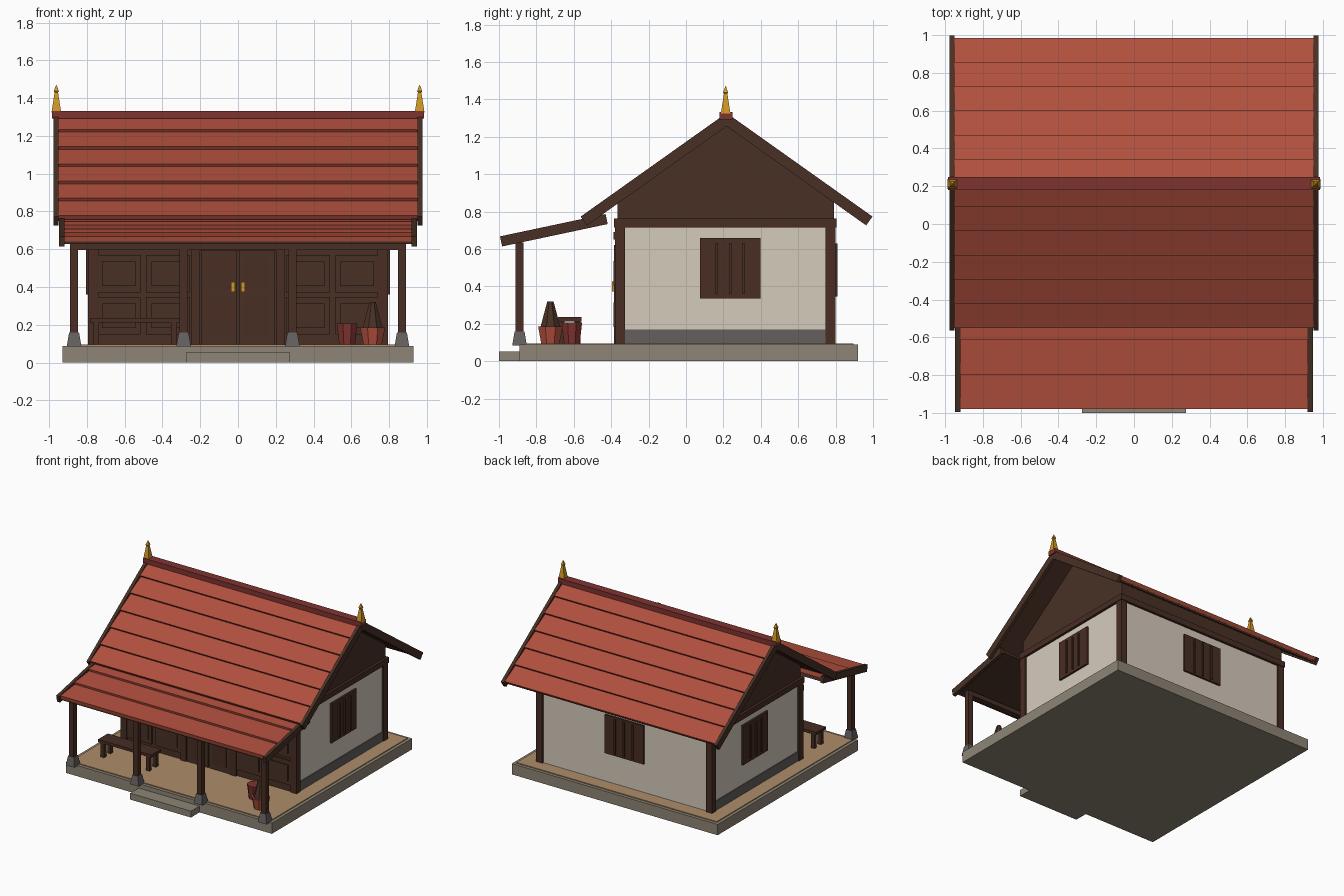
import bpy, bmesh, math
from mathutils import Vector

if "Cube" in bpy.data.objects:
    bpy.data.objects.remove(bpy.data.objects["Cube"])


def mat(name, r, g, b):
    m = bpy.data.materials.new(name)
    m.diffuse_color = [((c / 255 + 0.055) / 1.055) ** 2.4 for c in (r, g, b)] + [1]
    m.use_nodes = True
    m.node_tree.nodes["Principled BSDF"].inputs["Base Color"].default_value = m.diffuse_color
    return m


TILE = mat("terracotta", 176, 79, 61)
RIDGE = mat("dark red", 128, 52, 48)
WOOD = mat("dark wood", 72, 48, 37)
TRIM = mat("reddish wood", 72, 45, 36)
WALL = mat("cream plaster", 214, 203, 188)
STONE = mat("stone", 142, 133, 118)
GREY = mat("dark grey stone", 100, 96, 95)
FLOOR = mat("tan floor", 174, 142, 106)
GOLD = mat("gold", 208, 152, 38)


def finish(name, bm, m):
    bmesh.ops.recalc_face_normals(bm, faces=bm.faces)
    me = bpy.data.meshes.new(name)
    bm.to_mesh(me)
    bm.free()
    me.materials.append(m)
    ob = bpy.data.objects.new(name, me)
    bpy.context.collection.objects.link(ob)
    return ob


def box(name, x0, x1, y0, y1, z0, z1, m):
    prism(name, [(y0, z0), (y1, z0), (y1, z1), (y0, z1)], x0, x1, m)


def prism(name, yz, x0, x1, m):
    """Extrude a side profile (y, z) along x."""
    bm = bmesh.new()
    f = bm.faces.new([bm.verts.new((x0, y, z)) for y, z in yz])
    ext = bmesh.ops.extrude_face_region(bm, geom=[f])["geom"]
    bmesh.ops.translate(bm, vec=(x1 - x0, 0, 0),
                        verts=[v for v in ext if isinstance(v, bmesh.types.BMVert)])
    finish(name, bm, m)


def lathe(name, x, y, rings, n, m):
    """Stack of n-sided rings (radius, z); square rings are axis aligned."""
    bm = bmesh.new()
    loops = [[bm.verts.new((x + r * math.cos(math.tau * (i + 0.5) / n),
                            y + r * math.sin(math.tau * (i + 0.5) / n), z))
              for i in range(n)] for r, z in rings]
    for a, b in zip(loops, loops[1:]):
        for i in range(n):
            bm.faces.new((a[i], a[(i + 1) % n], b[(i + 1) % n], b[i]))
    bm.faces.new(loops[0])
    bm.faces.new(loops[-1])
    finish(name, bm, m)


# Ground platform, floor and step
box("platform", -0.93, 0.93, -0.89, 0.92, 0, 0.088, STONE)
box("floor", -0.905, 0.905, -0.865, 0.895, 0.08, 0.095, FLOOR)
box("front_step", -0.275, 0.275, -1.0, -0.88, 0, 0.052, STONE)

# House body
box("plaster_walls", -0.78, 0.78, -0.34, 0.785, 0.09, 0.74, WALL)
box("front_wall", -0.785, 0.785, -0.37, -0.33, 0.09, 0.76, WOOD)
prism("gable", [(-0.365, 0.74), (0.79, 0.74), (0.79, 0.87), (0.217, 1.27), (-0.365, 0.86)],
      -0.78, 0.78, WOOD)
for s in (-1, 1):
    for y in (-0.38, 0.745):
        box("corner_post", s * 0.74, s * 0.795, y, y + 0.054, 0.09, 0.73, TRIM)
    box("side_base_course", s * 0.77, s * 0.788, -0.33, 0.75, 0.09, 0.17, GREY)
    box("side_wall_beam", s * 0.74, s * 0.8, -0.385, 0.805, 0.715, 0.762, TRIM)
    # Side windows with bars
    box("side_window", s * 0.77, s * 0.795, 0.075, 0.397, 0.335, 0.658, TRIM)
    for k in (-1, 0, 1):
        y = 0.236 + k * 0.071
        box("side_window_bar", s * 0.79, s * 0.805, y - 0.007, y + 0.007, 0.36, 0.633, TRIM)
for y in (-0.385, 0.765):
    box("long_wall_beam", -0.8, 0.8, y, y + 0.04, 0.715, 0.762, TRIM)
box("front_lintel", -0.795, 0.795, -0.388, -0.36, 0.65, 0.69, TRIM)

# Back window
box("back_window", -0.175, 0.175, 0.77, 0.8, 0.33, 0.645, TRIM)
for k in (-1, 0, 1):
    box("back_window_bar", k * 0.08 - 0.007, k * 0.08 + 0.007, 0.79, 0.81, 0.345, 0.63, TRIM)

# Front panelling and double door
for s in (-1, 1):
    for cx in (0.37, 0.632):
        for cz in (0.248, 0.47):
            for w, h, d in ((0.116, 0.1, 0.379), (0.088, 0.065, 0.387)):
                box("wall_panel", s * cx - w, s * cx + w, -d, -0.36, cz - h, cz + h, WOOD)
    box("door_jamb", s * 0.2, s * 0.25, -0.386, -0.36, 0.095, 0.6, TRIM)
    box("door_leaf", s * 0.005, s * 0.195, -0.378, -0.36, 0.095, 0.59, WOOD)
    for z0, z1 in ((0.14, 0.35), (0.385, 0.56)):
        box("door_panel", s * 0.035, s * 0.16, -0.385, -0.37, z0, z1, TRIM)
    box("door_handle", s * 0.016, s * 0.037, -0.395, -0.37, 0.373, 0.427, GOLD)
box("door_head", -0.25, 0.25, -0.386, -0.36, 0.59, 0.62, TRIM)

# Porch columns and beam
for x in (-0.868, -0.288, 0.288, 0.868):
    lathe("column_base", x, -0.89, [(0.055, 0.085), (0.037, 0.16)], 4, GREY)
    box("porch_column", x - 0.021, x + 0.021, -0.911, -0.869, 0.15, 0.62, TRIM)
box("porch_beam", -0.89, 0.89, -0.912, -0.868, 0.597, 0.635, TRIM)

# Main roof: a chevron of boards, bargeboards and overlapping tile rows
RY, RZ, ANG, RUN = 0.217, 1.327, math.atan(0.71), 0.78


def slope(oy, oz, ang, side, s, h):
    """Point s along a falling slope, offset h above it."""
    return (oy + side * (s * math.cos(ang) + h * math.sin(ang)),
            oz - s * math.sin(ang) + h * math.cos(ang))


def chevron(top, bottom, length):
    pts = [(RY, RZ + top / math.cos(ANG))]
    pts += [slope(RY, RZ, ANG, 1, length, top), slope(RY, RZ, ANG, 1, length, bottom)]
    pts += [(RY, RZ + bottom / math.cos(ANG))]
    pts += [slope(RY, RZ, ANG, -1, length, bottom), slope(RY, RZ, ANG, -1, length, top)]
    return pts


def tiles(name, oy, oz, ang, side, length, rows, halfx):
    step = length / rows
    for i in range(rows):
        prof = [slope(oy, oz, ang, side, s, h) for s, h in
                ((i * step, -0.03), ((i + 1) * step, -0.03),
                 ((i + 1) * step, -0.002), (i * step, -0.02))]
        prism(name, prof, -halfx, halfx, TILE)


L = RUN / math.cos(ANG)
prism("roof_boards", chevron(-0.022, -0.045, L - 0.02), -0.955, 0.955, WOOD)
for s in (-1, 1):
    prism("bargeboard", chevron(0, -0.058, L), s * 0.95, s * 0.976, WOOD)
    tiles("roof_tile_row", RY, RZ, ANG, s, L - 0.013, 6, 0.952)
    # Gold roof finials
    lathe("finial", s * 0.962, 0.212, [(0.036, 1.325), (0.013, 1.43), (0.019, 1.437), (0.002, 1.47)],
          4, GOLD)
box("ridge_cap", -0.985, 0.985, 0.18, 0.248, 1.293, 1.333, RIDGE)

# Porch roof
PY, PZ, PA, PL = -0.43, 0.787, math.atan(0.212), 0.577


def porch_slab(name, s0, s1, h0, h1, x0, x1):
    prism(name, [slope(PY, PZ, PA, -1, s, h) for s, h in
                 ((s0, h0), (s1, h0), (s1, h1), (s0, h1))], x0, x1, WOOD)


porch_slab("porch_roof_boards", 0, PL - 0.02, -0.045, -0.022, -0.925, 0.925)
for s in (-1, 1):
    porch_slab("porch_bargeboard", 0, PL, -0.055, 0, s * 0.92, s * 0.947)
tiles("porch_tile_row", PY, PZ, PA, -1, PL - 0.014, 3, 0.922)

# Bench on the porch
box("bench_seat", -0.785, -0.305, -0.685, -0.56, 0.212, 0.235, TRIM)
for x in (-0.75, -0.34):
    for y in (-0.665, -0.58):
        box("bench_leg", x - 0.015, x + 0.015, y - 0.015, y + 0.015, 0.09, 0.215, TRIM)

# Pots, one with a cone-shaped lid
lathe("large_pot", 0.713, -0.725, [(0.052, 0.09), (0.071, 0.185)], 8, TILE)
lathe("pot_cone", 0.713, -0.725, [(0.058, 0.18), (0.018, 0.32)], 8, WOOD)
lathe("small_pot", 0.578, -0.61, [(0.045, 0.09), (0.059, 0.207)], 8, RIDGE)
